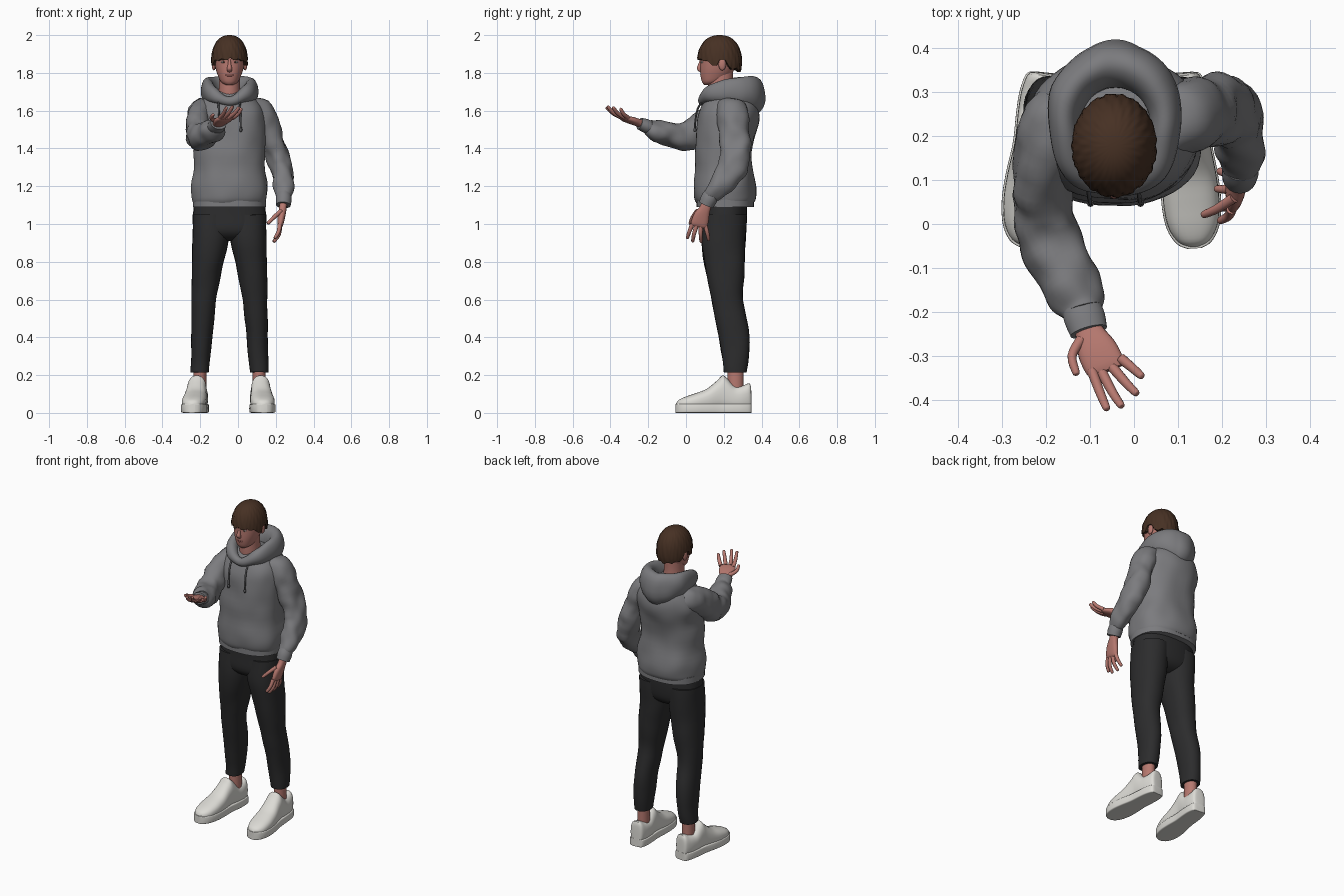
import bpy, bmesh, math
from mathutils import Vector, Matrix, noise

CX = -0.045  # body centre line


def material(name, r, g, b):
    m = bpy.data.materials.new(name)
    m.diffuse_color = (r, g, b, 1)
    return m


GREY = material("hoodie grey", 0.20, 0.20, 0.21)
CORD = material("cord dark grey", 0.09, 0.09, 0.095)
SKIN = material("skin", 0.47, 0.19, 0.16)
LIPS = material("lip red", 0.33, 0.11, 0.10)
HAIR = material("hair brown", 0.062, 0.030, 0.017)
BLACK = material("trouser black", 0.025, 0.025, 0.026)
WHITE = material("shoe white", 0.72, 0.71, 0.67)
EYE = material("eye white", 0.55, 0.52, 0.50)


def skin(name, rings, mat, loop=False, folds=0, freq=12, matrix=None):
    """Join rings of points into a smooth closed surface."""
    bm = bmesh.new()
    vs = [[bm.verts.new(p) for p in r] for r in rings]
    n = len(vs[0])
    pairs = list(zip(vs, vs[1:])) + ([(vs[-1], vs[0])] if loop else [])
    for a, b in pairs:
        for i in range(n):
            j = (i + 1) % n
            bm.faces.new((a[i], a[j], b[j], b[i]))
    if not loop:
        bm.faces.new(vs[0])
        bm.faces.new(vs[-1])
    bmesh.ops.recalc_face_normals(bm, faces=bm.faces[:])
    if folds:  # soft cloth folds
        bm.normal_update()
        moves = [v.normal * folds * noise.noise(v.co * freq) for v in bm.verts]
        for v, m in zip(bm.verts, moves):
            v.co += m
    if matrix:
        bm.transform(matrix)
    me = bpy.data.meshes.new(name)
    bm.to_mesh(me)
    bm.free()
    me.materials.append(mat)
    me.shade_smooth()
    me.set_sharp_from_angle(angle=math.radians(45))
    ob = bpy.data.objects.new(name, me)
    bpy.context.collection.objects.link(ob)
    return ob


def spline(st, sub, loop=False):
    """Catmull-Rom through stations of numbers."""
    n, out = len(st), []
    for i in range(n if loop else n - 1):
        ids = (i - 1, i, i + 1, i + 2)
        q = [st[k % n] if loop else st[min(max(k, 0), n - 1)] for k in ids]
        for s in range(sub):
            t = s / sub
            out.append([0.5 * (2 * b + (c - a) * t + (2 * a - 5 * b + 4 * c - d) * t * t
                        + (3 * b - a - 3 * c + d) * t ** 3) for a, b, c, d in zip(*q)])
    return out if loop else out + [list(st[-1])]


def loft(name, st, mat, plane=None, ref=(1, 0, 0), seg=28, sub=4, power=2, **kw):
    """Stations (x, y, z, half width, half depth); plane fixes the section axes."""
    pts = spline(st, sub)
    rings = []
    for i, (x, y, z, a, b) in enumerate(pts):
        if plane:
            u, v = plane
        else:
            t = (Vector(pts[min(i + 1, len(pts) - 1)][:3]) - Vector(pts[max(i - 1, 0)][:3])).normalized()
            u = Vector(ref)
            u = (u - t * u.dot(t)).normalized()
            v = t.cross(u)
        ring = []
        for k in range(seg):
            w = 2 * math.pi * k / seg
            c, s = math.cos(w), math.sin(w)
            c = math.copysign(abs(c) ** (2 / power), c)
            s = math.copysign(abs(s) ** (2 / power), s)
            ring.append(Vector((x, y, z)) + u * a * c + v * b * s)
        rings.append(ring)
    return skin(name, rings, mat, **kw)


X, Y, Z = Vector((1, 0, 0)), Vector((0, 1, 0)), Vector((0, 0, 1))
FLAT, UPRIGHT = (X, Y), (X, Z)


def ball(name, centre, size, mat):
    x, y, z = centre
    st = []
    for i in range(9):
        w = math.pi * (0.03 + 0.94 * i / 8)
        st.append((x, y, z - size[2] * math.cos(w), size[0] * math.sin(w), size[1] * math.sin(w)))
    return loft(name, st, mat, FLAT, seg=16, sub=1)


# trousers
loft("trouser_hips", [(CX, .205, 1.13, .185, .115), (CX, .205, 1.05, .193, .118), (CX, .2, .97, .19, .115),
                      (CX, .2, .93, .15, .09), (CX, .2, .91, .07, .05)], BLACK, FLAT, power=2.4)
for side, tag in ((1, "left"), (-1, "right")):
    leg = [(.095, .205, 1.05, .1, .115), (.102, .198, .9, .094, .117), (.119, .207, .75, .079, .102),
           (.135, .218, .6, .066, .083), (.144, .248, .45, .058, .083), (.152, .262, .3, .052, .072),
           (.158, .26, .215, .048, .06)]
    loft("trouser_leg_" + tag, [(CX + side * s[0],) + s[1:] for s in leg], BLACK, FLAT,
         power=2.2, folds=.005, freq=9)
    loft("ankle_" + tag, [(CX + side * .157, .262, z, .034, .042) for z in (.1, .17, .24)], SKIN, FLAT)

# shoes: heel to toe, toes turned out a little
for tag, x, ang in (("left", .113, 4), ("right", -.207, -6)):
    place = Matrix.Translation((x, .30, 0)) @ Matrix.Rotation(math.radians(ang), 4, "Z")
    prof = [(.045, .018, .10), (.038, .038, .155), (.0, .049, .145), (-.045, .052, .145), (-.085, .052, .185),
            (-.108, .052, .198), (-.135, .054, .172), (-.19, .061, .128), (-.25, .064, .104),
            (-.305, .056, .085), (-.34, .036, .068), (-.353, .012, .05)]
    loft("shoe_upper_" + tag, [(0, y, h / 2 + .005, w, h / 2 - .005) for y, w, h in prof], WHITE, UPRIGHT,
         power=2.5, matrix=place)
    loft("shoe_sole_" + tag, [(0, y * 1.01, .024, w + .004, .024) for y, w, h in prof], WHITE, UPRIGHT,
         power=9, seg=32, matrix=place)

# hoodie body, hem band
loft("hoodie_body", [(CX, .207, 1.115, .193, .152), (CX, .207, 1.14, .199, .161), (CX, .207, 1.2, .2, .163),
                     (CX, .2, 1.32, .187, .15), (CX, .207, 1.45, .185, .153), (CX, .222, 1.55, .19, .162),
                     (CX, .23, 1.62, .172, .15), (CX, .23, 1.67, .13, .125), (CX, .22, 1.70, .085, .085)],
     GREY, FLAT, seg=48, power=2.4, folds=.010, freq=9)
loft("hoodie_hem", [(CX, .207, z, .194, .152) for z in (1.09, 1.105, 1.13)], GREY, FLAT, seg=48, power=2.4)

# hood lying round the neck: azimuth from front, radius, height, half sizes
half = [(0, .112, 1.65, .022, .024), (45, .115, 1.685, .034, .042), (90, .112, 1.70, .036, .062),
        (135, .142, 1.70, .045, .078), (165, .16, 1.685, .052, .098)]
stations = half + [(180, .165, 1.68, .055, .10)] + [(360 - h[0],) + h[1:] for h in half[:0:-1]]
rings = []
for i, (_, r, z, a, b) in enumerate(spline(stations, 8, True)):
    k = i // 8
    d0, d1 = stations[k][0], stations[(k + 1) % len(stations)][0] or 360
    w = math.radians(d0 + (d1 - d0) * (i % 8) / 8)
    out = Vector((math.sin(w), -math.cos(w), 0))
    ring = []
    for j in range(20):
        c, s = math.cos(j * math.pi / 10), math.sin(j * math.pi / 10)
        ring.append(Vector((CX, .2, z)) + out * (r + a * c) + Z * b * s)
    rings.append(ring)
skin("hood", rings, GREY, loop=True, folds=.006, freq=11)

# drawstrings
for tag, x in (("left", .012), ("right", -.102)):
    loft("drawstring_" + tag, [(x - .003, .085, 1.645, .005, .005), (x, .062, 1.61, .005, .005),
                               (x + .002, .05, 1.55, .005, .005), (x + .003, .047, 1.505, .005, .005)],
         CORD, seg=8)
    ball("drawstring_knot_" + tag, (x + .003, .047, 1.498), (.008, .008, .012), CORD)

# sleeves and cuffs
loft("sleeve_left", [(.07, .24, 1.615, .065, .08), (.115, .245, 1.585, .075, .085), (.16, .255, 1.5, .065, .082),
                     (.198, .262, 1.4, .06, .08), (.228, .25, 1.3, .06, .078), (.24, .195, 1.215, .054, .066),
                     (.242, .145, 1.165, .046, .054), (.242, .128, 1.145, .038, .042)],
     GREY, sub=6, folds=.014, freq=15)
loft("cuff_left", [(.242, .135, 1.155, .039, .042), (.242, .12, 1.13, .042, .044), (.24, .106, 1.1, .039, .04)], GREY)
loft("sleeve_right", [(-.12, .26, 1.6, .075, .085), (-.18, .225, 1.59, .08, .08), (-.208, .13, 1.545, .068, .08),
                      (-.212, .05, 1.485, .066, .085), (-.195, -.02, 1.465, .07, .075),
                      (-.16, -.1, 1.478, .07, .063), (-.128, -.17, 1.5, .062, .05),
                      (-.116, -.2, 1.515, .046, .038)], GREY, sub=6, folds=.014, freq=15)
loft("cuff_right", [(-.12, -.19, 1.51, .045, .036), (-.112, -.215, 1.52, .047, .037),
                    (-.103, -.245, 1.532, .043, .032)], GREY)


def hand(tag, palm, ref, fingers):
    loft("palm_" + tag, palm, SKIN, ref=ref, power=2.5, seg=20)
    for name, pts in zip(("thumb", "index", "middle", "ring", "little"), fingers):
        rad = (.012, .0105, .0085, .003)
        a, b, c = [Vector(p) for p in pts]
        tip = c + (c - b).normalized() * .006
        loft(name + "_finger_" + tag, [(*p, r, r) for p, r in zip((a, b, c, tip), rad)], SKIN, ref=ref, seg=12)


hand("left", [(.24, .115, 1.12, .027, .02), (.237, .1, 1.08, .03, .02), (.23, .082, 1.04, .042, .02),
              (.224, .07, 1.0, .045, .016), (.222, .066, .985, .04, .009)], (0, 1, .1),
     [[(.228, .06, 1.07), (.19, .035, 1.035), (.16, .022, 1.005)],
      [(.222, .034, 1.0), (.215, .018, .96), (.197, .008, .928)],
      [(.222, .055, .99), (.216, .042, .945), (.193, .036, .91)],
      [(.222, .078, .99), (.216, .078, .945), (.19, .08, .908)],
      [(.222, .1, 1.0), (.217, .112, .955), (.196, .12, .918)]])
hand("right", [(-.107, -.225, 1.525, .03, .021), (-.1, -.25, 1.535, .034, .02), (-.085, -.285, 1.547, .045, .019),
               (-.068, -.32, 1.557, .046, .015), (-.062, -.335, 1.562, .04, .009)], (.93, .35, .05),
     [[(-.12, -.262, 1.545), (-.141, -.3, 1.56), (-.132, -.338, 1.578)],
      [(-.096, -.333, 1.56), (-.078, -.382, 1.583), (-.063, -.418, 1.614)],
      [(-.073, -.338, 1.563), (-.049, -.383, 1.588), (-.03, -.412, 1.62)],
      [(-.049, -.326, 1.563), (-.018, -.362, 1.587), (.004, -.384, 1.615)],
      [(-.03, -.306, 1.562), (-.001, -.33, 1.582), (.016, -.345, 1.608)]])

# neck and head
loft("neck", [(CX, .2, 1.62, .07, .075), (CX, .187, 1.68, .06, .07), (CX, .182, 1.74, .056, .066),
              (CX, .185, 1.82, .055, .065)], SKIN, FLAT)
loft("head", [(CX, .122, 1.737, .022, .026), (CX, .138, 1.752, .045, .053), (CX, .155, 1.785, .061, .078),
              (CX, .166, 1.82, .073, .091), (CX, .175, 1.86, .081, .1), (CX, .178, 1.9, .084, .104),
              (CX, .18, 1.95, .072, .088), (CX, .18, 1.98, .04, .05)], SKIN, FLAT, seg=36, power=2.1)
loft("nose", [(CX, .082, 1.872, .007, .008), (CX, .076, 1.85, .008, .01), (CX, .07, 1.823, .013, .013),
              (CX, .076, 1.808, .011, .008), (CX, .082, 1.802, .004, .004)], SKIN, FLAT, seg=14)
ball("upper_lip", (CX, .083, 1.789, ), (.023, .008, .005), LIPS)
ball("lower_lip", (CX, .084, 1.781), (.019, .008, .005), LIPS)
for s, tag in ((1, "left"), (-1, "right")):
    ball("ear_" + tag, (CX + s * .083, .192, 1.845), (.011, .02, .032), SKIN)
    ball("eye_" + tag, (CX + s * .031, .089, 1.857), (.013, .011, .006), EYE)
    ball("iris_" + tag, (CX + s * .031, .081, 1.857), (.005, .005, .005), HAIR)
    ball("eyebrow_" + tag, (CX + s * .032, .085, 1.871), (.018, .008, .004), HAIR)

# hair cap: lower edge height by angle from the front
edge = [(0, 1.874), (45, 1.868), (60, 1.86), (70, 1.838), (82, 1.838), (90, 1.868), (105, 1.868),
        (118, 1.826), (180, 1.81)]


def hair_edge(deg):
    for (a, za), (b, zb) in zip(edge, edge[1:]):
        if deg <= b:
            return za + (zb - za) * (deg - a) / (b - a)
    return edge[-1][1]


rings = []
for row in range(-1, 17):
    t = max(row, 0) / 16 * .97
    ring = []
    for k in range(96):
        w = 2 * math.pi * k / 96
        deg = math.degrees(w if w <= math.pi else 2 * math.pi - w)
        lo = hair_edge(deg) + .005 * math.sin(13 * w + 1) * (1 if deg < 55 or deg > 120 else 0)
        z = lo + (2.0 - lo) * math.sin(t * math.pi / 2)
        h = (z - 1.85) / .15
        r = max(1 - abs(h) ** 2.3, 0) ** (1 / 2.3) if h > 0 else 1 - .8 * h * h
        r *= 1 + .014 * math.sin(19 * w + 14 * t) + .010 * math.sin(31 * w - 9 * t)
        if row < 0:
            r *= .85
        ring.append((CX + .097 * r * math.sin(w), .178 - .118 * r * math.cos(w), z))
    rings.append(ring)
skin("hair", rings, HAIR)
